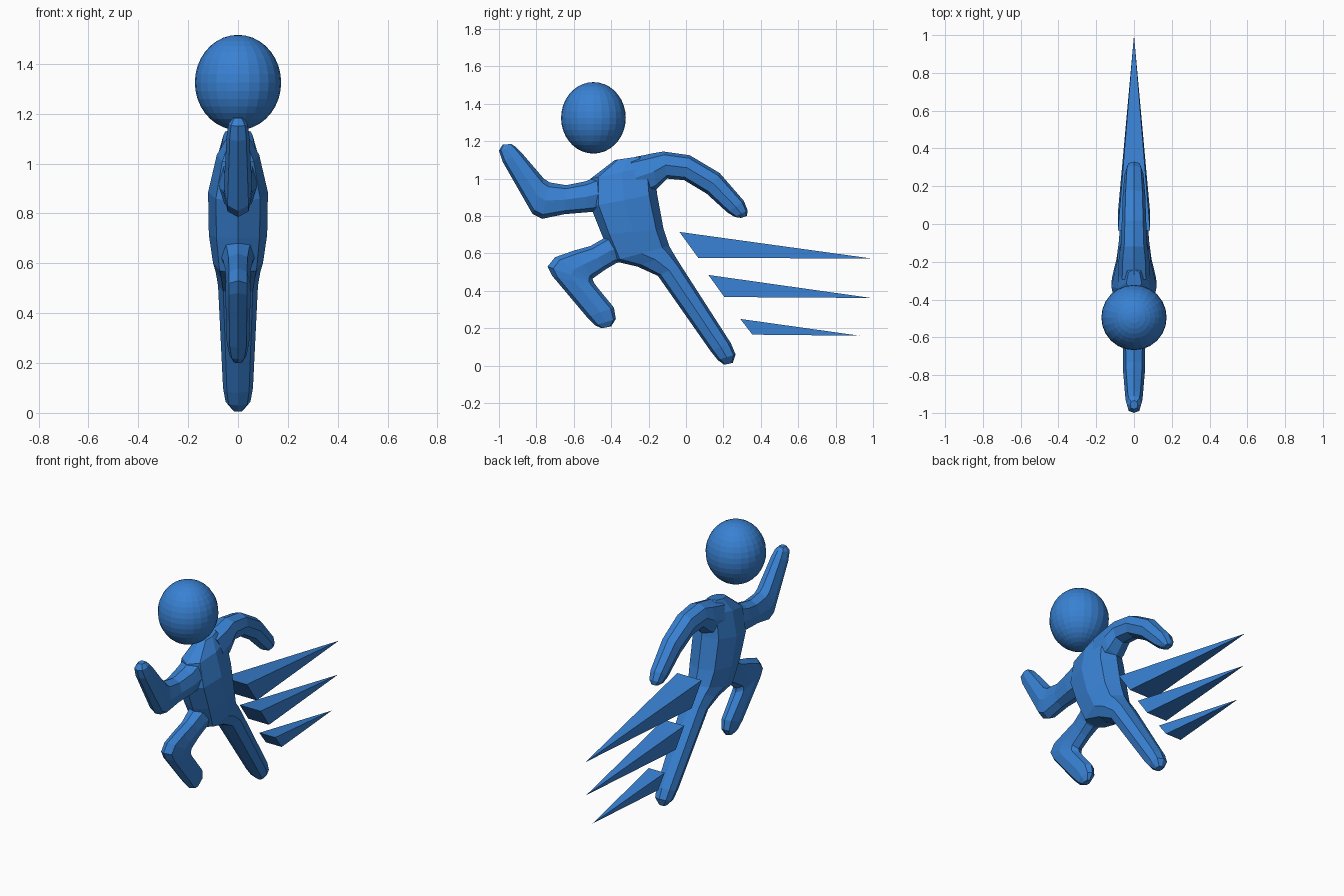
import bpy, bmesh

if "Cube" in bpy.data.objects:
    bpy.data.objects.remove(bpy.data.objects["Cube"])

mat = bpy.data.materials.new("blue")
mat.diffuse_color = (0.04, 0.22, 0.65, 1)
mat.use_nodes = True
mat.node_tree.nodes["Principled BSDF"].inputs["Base Color"].default_value = mat.diffuse_color


def make_object(name, bm):
    bmesh.ops.recalc_face_normals(bm, faces=bm.faces)
    me = bpy.data.meshes.new(name)
    bm.to_mesh(me)
    bm.free()
    me.materials.append(mat)
    ob = bpy.data.objects.new(name, me)
    bpy.context.collection.objects.link(ob)
    return ob


# Eight-sided section: position along the outline pair, and side width
SECTION = [(1, 0), (.76, .74), (0, 1), (-.76, .74), (-1, 0), (-.76, -.74), (0, -1), (.76, -.74)]


def loft(name, stations):
    """Each station: outline point (y, z), opposite outline point (y, z), half width."""
    bm = bmesh.new()
    rings = []
    for y1, z1, y2, z2, w in stations:
        cy, cz, dy, dz = (y1 + y2) / 2, (z1 + z2) / 2, (y1 - y2) / 2, (z1 - z2) / 2
        rings.append([bm.verts.new((w * s, cy + dy * t, cz + dz * t)) for t, s in SECTION])
    for a, b in zip(rings, rings[1:]):
        for i in range(8):
            j = (i + 1) % 8
            bm.faces.new((a[i], a[j], b[j], b[i]))
    bm.faces.new(rings[0])
    bm.faces.new(rings[-1])
    return make_object(name, bm)


# Torso running into the straight rear leg
body = loft("torso_and_rear_leg", [
    (-.38, 1.10, -.24, 1.12, .04), (-.51, 1.0, -.17, 1.07, .085),
    (-.51, .85, -.155, .92, .12), (-.45, .70, -.12, .73, .117),
    (-.39, .56, -.09, .64, .10), (-.26, .53, -.07, .605, .09),
    (-.15, .48, -.03, .54, .08), (.13, .08, .24, .12, .06),
    (.17, .03, .265, .06, .05), (.205, .005, .25, .015, .02)])

# Limbs
front_arm = loft("front_arm", [
    (-.42, 1.03, -.42, .83, .08), (-.54, .985, -.53, .82, .075),
    (-.64, .965, -.65, .81, .06), (-.73, .98, -.77, .785, .057),
    (-.76, 1.0, -.82, .81, .057), (-.88, 1.14, -.98, 1.09, .045),
    (-.91, 1.17, -1.0, 1.15, .038), (-.935, 1.185, -.98, 1.182, .02)])
rear_arm = loft("rear_arm", [
    (-.30, 1.11, -.24, .90, .085), (-.18, 1.135, -.16, .94, .08),
    (-.12, 1.145, -.10, 1.0, .07), (.02, 1.125, -.01, .992, .065),
    (.18, 1.03, .11, .92, .06), (.31, .88, .22, .82, .05),
    (.33, .83, .26, .795, .04), (.325, .80, .295, .79, .02)])
bent_leg = loft("bent_leg", [
    (-.36, .73, -.28, .56, .08), (-.45, .675, -.37, .55, .06),
    (-.51, .64, -.43, .515, .052), (-.60, .615, -.50, .465, .05),
    (-.70, .58, -.495, .45, .05), (-.74, .53, -.49, .44, .05),
    (-.715, .48, -.475, .42, .05), (-.53, .26, -.385, .31, .045),
    (-.485, .215, -.375, .25, .035), (-.45, .2, -.40, .21, .018)])

# Merge limbs into one body
for limb in (front_arm, rear_arm, bent_leg):
    mod = body.modifiers.new("join_" + limb.name, 'BOOLEAN')
    mod.operation = 'UNION'
    mod.solver = 'EXACT'
    mod.object = limb
    bpy.context.view_layer.objects.active = body
    bpy.ops.object.modifier_apply(modifier=mod.name)
    bpy.data.objects.remove(limb)
body.name = "body"

# Head
bpy.ops.mesh.primitive_uv_sphere_add(segments=24, ring_count=18, radius=1, location=(0, -.495, 1.325))
head = bpy.context.object
head.name = "head"
head.scale = (.173, .173, .191)
head.data.materials.append(mat)

# Speed streaks: wedge pyramids (top edge y z, bottom edge y z, tip y z, half width)
for n, (ty, tz, by, bz, py, pz, w) in enumerate([
        (-.035, .715, .065, .577, 1.0, .572, .085),
        (.12, .485, .205, .367, .99, .362, .072),
        (.29, .25, .355, .166, .93, .16, .055)]):
    bm = bmesh.new()
    base = [bm.verts.new(p) for p in ((-w, ty, tz), (w, ty, tz), (w, by, bz), (-w, by, bz))]
    tip = bm.verts.new((0, py, pz))
    bm.faces.new(base)
    for i in range(4):
        bm.faces.new((base[i], base[(i + 1) % 4], tip))
    make_object(f"speed_streak_{n + 1}", bm)
